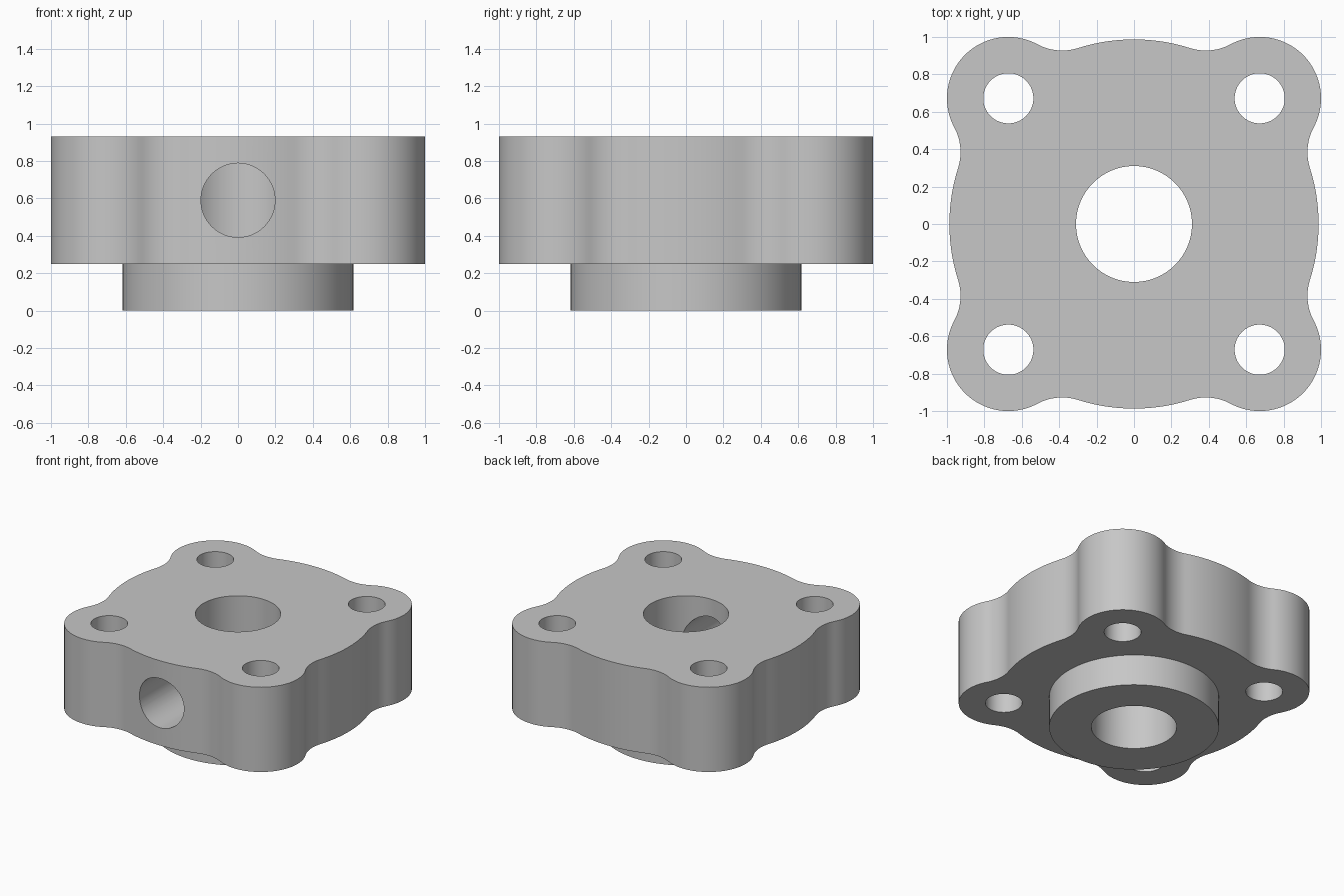
import bpy
import bmesh
from math import pi, sin, cos, atan2, acos, tau
from mathutils import Vector, Matrix

cube = bpy.data.objects.get("Cube")
if cube:
    bpy.data.objects.remove(cube, do_unlink=True)

# Main dimensions
BASE_Z, TOP_Z = 0.25, 0.93
DISC_R, LUG_R, FILLET_R = 0.987, 0.328, 0.28
LUG = 1 - LUG_R
BORE_R, BOLT_R, PORT_R, COLLAR_R = 0.31, 0.134, 0.198, 0.617

grey = bpy.data.materials.new("cast grey")
grey.use_nodes = True
grey.diffuse_color = (0.57, 0.57, 0.57, 1)
grey.node_tree.nodes["Principled BSDF"].inputs["Base Color"].default_value = grey.diffuse_color


def prism(name, outline, z0, z1):
    """Extrude a closed 2D outline from z0 to z1."""
    bm = bmesh.new()
    face = bm.faces.new([bm.verts.new((p.x, p.y, z0)) for p in outline])
    top = bmesh.ops.extrude_face_region(bm, geom=[face])["geom"]
    verts = [v for v in top if isinstance(v, bmesh.types.BMVert)]
    bmesh.ops.translate(bm, verts=verts, vec=(0, 0, z1 - z0))
    bmesh.ops.recalc_face_normals(bm, faces=bm.faces)
    mesh = bpy.data.meshes.new(name)
    bm.to_mesh(mesh)
    bm.free()
    mesh.materials.append(grey)
    obj = bpy.data.objects.new(name, mesh)
    bpy.context.collection.objects.link(obj)
    return obj


def arc(centre, radius, a0, a1, steps):
    """Points along an arc, without its last point."""
    return [centre + radius * Vector((cos(a), sin(a)))
            for a in (a0 + (a1 - a0) * i / steps for i in range(steps))]


def circle(radius, x=0, y=0, steps=96):
    return arc(Vector((x, y)), radius, 0, tau, steps)


def combine(target, tool, operation):
    mod = target.modifiers.new(operation, 'BOOLEAN')
    mod.operation, mod.solver, mod.object = operation, 'EXACT', tool
    bpy.context.view_layer.objects.active = target
    bpy.ops.object.modifier_apply(modifier=mod.name)
    bpy.data.objects.remove(tool, do_unlink=True)


# Fillet centre: tangent to both the central disc and the corner lug
lug = Vector((LUG, LUG))
d, ra, rb = lug.length, DISC_R + FILLET_R, LUG_R + FILLET_R
turn = acos((d * d + ra * ra - rb * rb) / (2 * d * ra))
angle = pi / 4 - turn
fillet = ra * Vector((cos(angle), sin(angle)))
to_lug = atan2(*(lug - fillet).yx)
lug_start = to_lug - pi
lug_end = pi / 2 - lug_start

# One quarter: disc arc, fillet, lug, mirrored fillet
quarter = arc(Vector((0, 0)), DISC_R, -angle, angle, 24)
quarter += arc(fillet, FILLET_R, angle + pi, to_lug, 14)
quarter += arc(lug, LUG_R, lug_start, lug_end, 48)
quarter += arc(fillet.yx, FILLET_R, pi / 2 - to_lug, -pi / 2 - angle, 14)
outline = [Matrix.Rotation(k * pi / 2, 2) @ p for k in range(4) for p in quarter]

# Flange body with the round collar below
body = prism("flange_body", outline, BASE_Z, TOP_Z)
combine(body, prism("collar", circle(COLLAR_R), 0, BASE_Z + 0.1), 'UNION')

# Central bore and four bolt holes
combine(body, prism("bore_cutter", circle(BORE_R), -0.2, 1.2), 'DIFFERENCE')
for sx in (-1, 1):
    for sy in (-1, 1):
        hole = circle(BOLT_R, sx * LUG, sy * LUG, 64)
        combine(body, prism("bolt_hole_cutter", hole, -0.2, 1.2), 'DIFFERENCE')

# Port from the front face into the bore
port = prism("port_cutter", circle(PORT_R, steps=64), 0, 1.3)
port.data.transform(Matrix.Translation((0, 0, 0.59)) @ Matrix.Rotation(pi / 2, 4, 'X'))
combine(body, port, 'DIFFERENCE')

bpy.ops.object.select_all(action='DESELECT')
body.select_set(True)
bpy.context.view_layer.objects.active = body
bpy.ops.object.shade_smooth_by_angle(angle=pi / 6)
